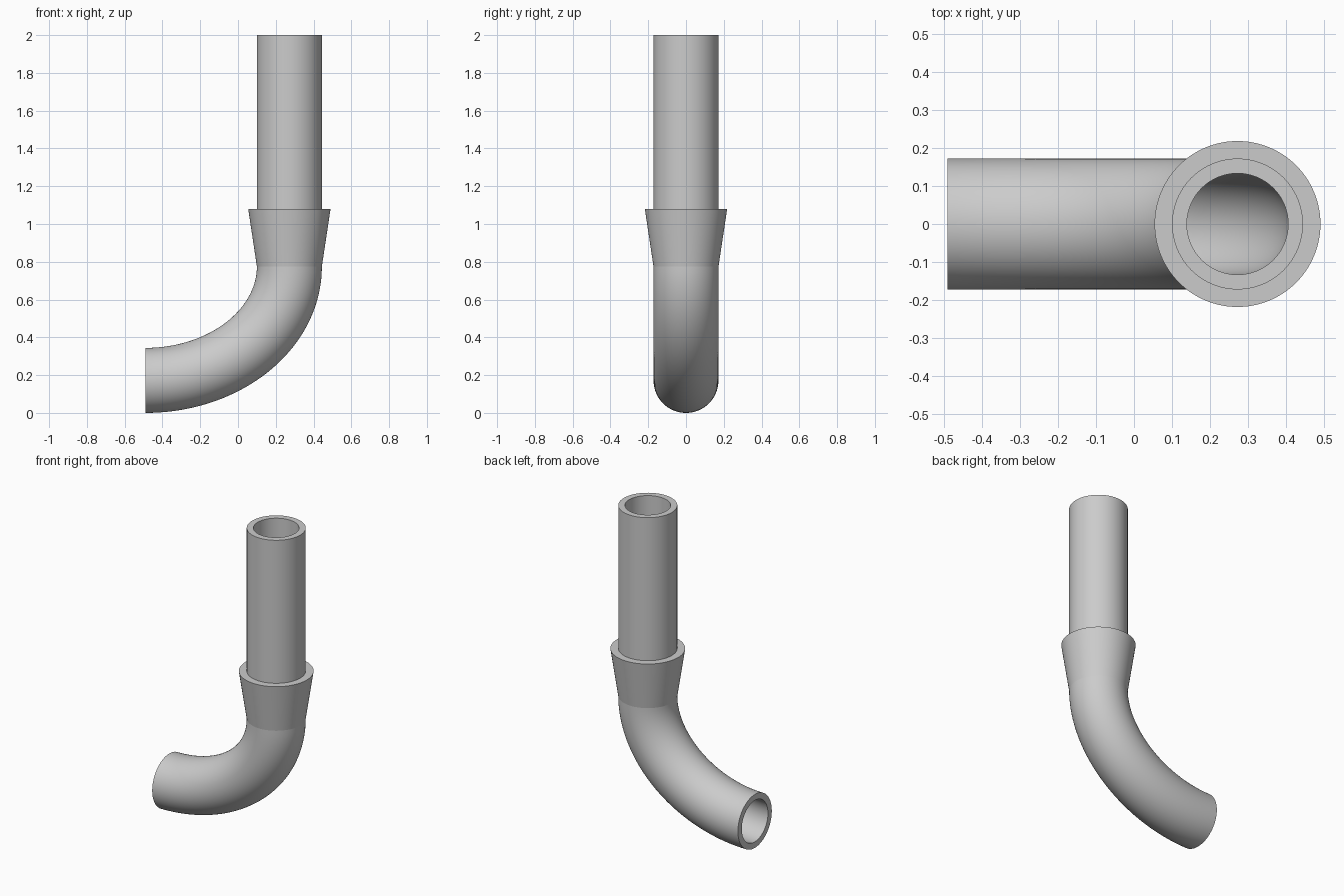
import bpy, bmesh, math
from mathutils import Vector

if "Cube" in bpy.data.objects:
    bpy.data.objects.remove(bpy.data.objects["Cube"])

SIDES = 96
STEPS = 40
R_OUT, R_BORE, R_COLLAR = 0.172, 0.133, 0.218
AXIS_X, END_X = 0.272, -0.49
Z_JOINT, Z_COLLAR, Z_TOP = 0.775, 1.08, 2.0

grey = bpy.data.materials.new("pipe grey")
grey.diffuse_color = (0.6, 0.6, 0.6, 1)
grey.use_nodes = True
grey.node_tree.nodes["Principled BSDF"].inputs["Base Color"].default_value = grey.diffuse_color


def loft(name, sections):
    """Skin circular sections given as (centre, in-plane direction, radius)."""
    bm = bmesh.new()
    rings = []
    for centre, out, radius in sections:
        ring = []
        for j in range(SIDES):
            a = 2 * math.pi * j / SIDES
            offset = out * math.cos(a) + Vector((0, 1, 0)) * math.sin(a)
            ring.append(bm.verts.new(centre + offset * radius))
        rings.append(ring)
    for low, high in zip(rings, rings[1:]):
        for j in range(SIDES):
            k = (j + 1) % SIDES
            bm.faces.new((low[j], low[k], high[k], high[j]))
    mesh = bpy.data.meshes.new(name)
    bm.to_mesh(mesh)
    bm.free()
    mesh.shade_smooth()
    mesh.set_sharp_from_angle(angle=math.radians(30))
    mesh.materials.append(grey)
    obj = bpy.data.objects.new(name, mesh)
    bpy.context.collection.objects.link(obj)
    return obj


def upright(z, radius):
    return Vector((AXIS_X, 0, z)), Vector((1, 0, 0)), radius


def bend(i, radius):
    """Section on a quarter ellipse from the open end up to the joint."""
    t = math.pi / 2 * i / STEPS
    a, b = AXIS_X - END_X, Z_JOINT - R_OUT
    centre = Vector((END_X + a * math.sin(t), 0, Z_JOINT - b * math.cos(t)))
    out = Vector((b * math.sin(t), 0, -a * math.cos(t))).normalized()
    return centre, out, radius


# curved elbow: down the bore, round the open end, back up the outside
loft("elbow",
     [bend(i, R_BORE) for i in range(STEPS, -1, -1)]
     + [bend(i, R_OUT) for i in range(STEPS + 1)])

# flared collar with flat top rim
loft("collar", [upright(Z_JOINT, R_OUT), upright(Z_COLLAR, R_COLLAR),
                upright(Z_COLLAR, R_OUT)])

# straight hollow pipe, bore continuing down to the elbow
loft("straight_pipe", [upright(Z_COLLAR, R_OUT), upright(Z_TOP, R_OUT),
                       upright(Z_TOP, R_BORE), upright(Z_JOINT, R_BORE)])
